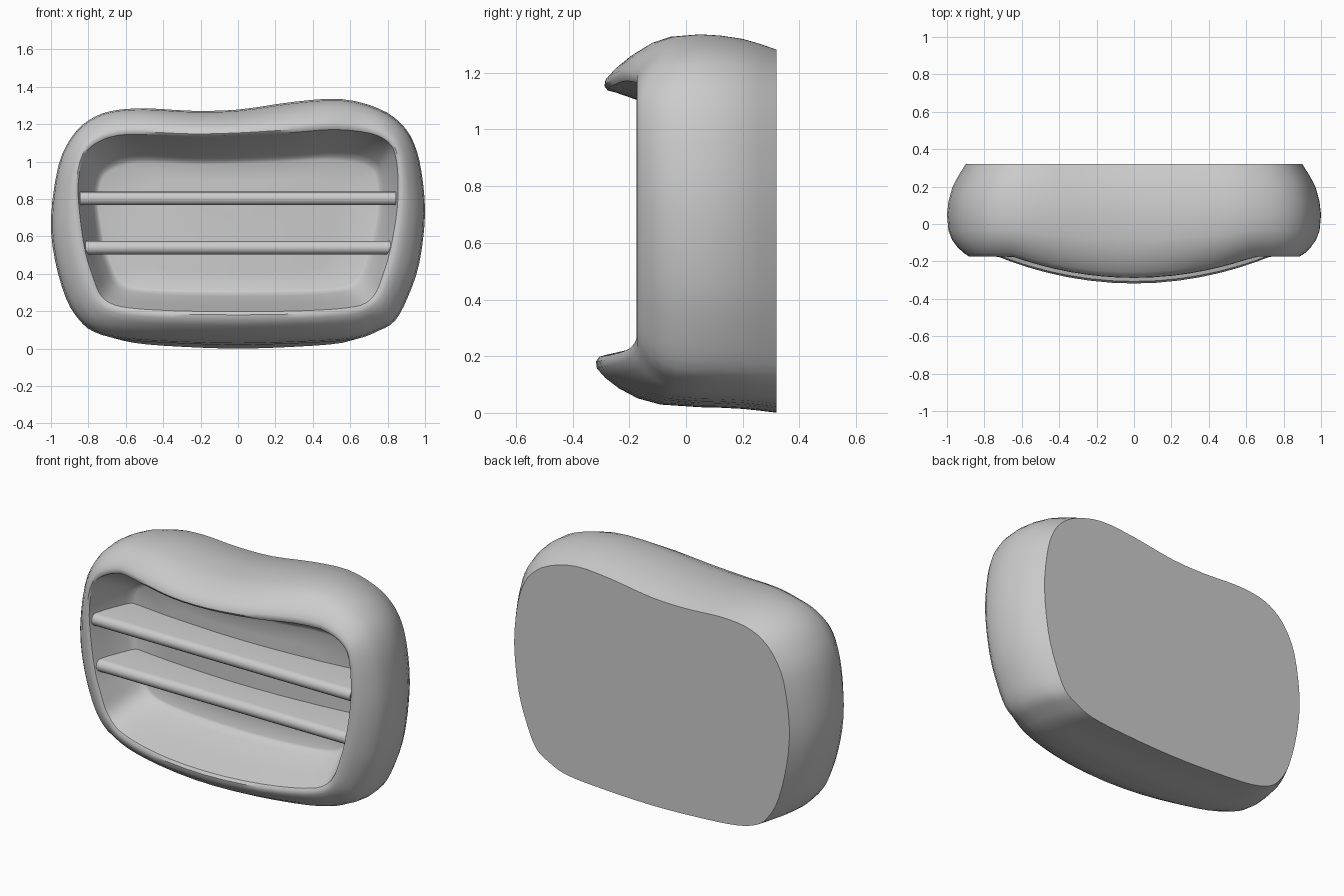
import bpy, bmesh, math

if "Cube" in bpy.data.objects:
    bpy.data.objects.remove(bpy.data.objects["Cube"])

# Matching control outlines (x, z): widest silhouette and the recess opening
OUTER = [(0, .02), (.35, .03), (.62, .05), (.75, .095), (.84, .15), (.91, .28), (.97, .46),
         (1, .72), (.98, .95), (.94, 1.1), (.87, 1.205), (.75, 1.285), (.55, 1.335), (.3, 1.32),
         (0, 1.278), (-.25, 1.272), (-.5, 1.285), (-.68, 1.27), (-.8, 1.22), (-.89, 1.13),
         (-.96, .98), (-1, .7), (-.98, .48), (-.92, .27), (-.85, .155), (-.77, .09),
         (-.62, .05), (-.35, .03)]
OPENING = [(0, .205), (.35, .21), (.58, .225), (.68, .25), (.735, .31), (.77, .4), (.81, .54),
           (.845, .75), (.85, .92), (.835, 1.04), (.80, 1.1), (.71, 1.145), (.52, 1.165), (.3, 1.15),
           (0, 1.135), (-.25, 1.13), (-.5, 1.14), (-.64, 1.135), (-.745, 1.1), (-.82, 1.03),
           (-.85, .88), (-.84, .72), (-.81, .52), (-.77, .39), (-.735, .3), (-.68, .25),
           (-.58, .225), (-.35, .21)]


def smooth(pts, sub=3):
    """Closed Catmull-Rom resampling."""
    out, n = [], len(pts)
    for i in range(n):
        p0, p1, p2, p3 = (pts[(i + k) % n] for k in (-1, 0, 1, 2))
        for s in range(sub):
            t = s / sub
            out.append(tuple(.5 * (2 * b + (c - a) * t + (2 * a - 5 * b + 4 * c - d) * t * t
                                   + (3 * b - a - 3 * c + d) * t ** 3)
                             for a, b, c, d in zip(p0, p1, p2, p3)))
    return out


def mix(a, b, t):
    return [(p[0] + (q[0] - p[0]) * t, p[1] + (q[1] - p[1]) * t) for p, q in zip(a, b)]


def front_y(x, z):
    """Front face: upper and lower lips bow forward, sides stay flat."""
    k = min(max((z - .2) / .9, 0), 1)
    return min(-.175, -.318 + .03 * k + .27 * x * x)


def floor_y(x):
    return .04 + .09 * x * x


outer, opening = smooth(OUTER), smooth(OPENING)
back = [(x * .9, z - .02 * (1 - z / .7) if z < .7 else .7 + (z - .7) * .915) for x, z in outer]
floor = [(x * .885, .66 + (z - .66) * (.71 if z > .66 else .78)) for x, z in opening]

rings = []
# Back edge to the widest section
for t, y in ((1, .32), (.62, .26), (.3, .2), (.08, .12)):
    rings.append([(x, y, z) for x, z in mix(outer, back, t)])
# Rolled front rim
for t, f in ((0, 0), (.05, .38), (.17, .6), (.36, .78), (.56, .91), (.74, .99), (.87, 1), (.96, .97), (1, .9)):
    rings.append([(x, .05 + (front_y(x, z) - .05) * f, z) for x, z in mix(outer, opening, t)])
# Recess walls and bowed recess floor
for t, f in ((.25, .35), (.75, .85), (.93, .97), (1.06, 1)):
    rings.append([(x, front_y(x, z) * .9 * (1 - f) + floor_y(x) * f, z)
                  for x, z in mix(opening, floor, t)])
for s in (.7, .35):
    rings.append([(x * s, floor_y(x * s), .66 + (z - .66) * s) for x, z in floor])

bm = bmesh.new()
loops = [[bm.verts.new(p) for p in r] for r in rings]
n = len(outer)
for a, b in zip(loops, loops[1:]):
    for i in range(n):
        j = (i + 1) % n
        bm.faces.new((a[i], a[j], b[j], b[i]))
bm.faces.new(loops[0])
centre = bm.verts.new((0, floor_y(0), .66))
for i in range(n):
    bm.faces.new((loops[-1][i], loops[-1][(i + 1) % n], centre))


def finish(bm, name):
    bmesh.ops.recalc_face_normals(bm, faces=bm.faces)
    me = bpy.data.meshes.new(name)
    bm.to_mesh(me)
    bm.free()
    ob = bpy.data.objects.new(name, me)
    bpy.context.collection.objects.link(ob)
    bpy.ops.object.select_all(action='DESELECT')
    ob.select_set(True)
    bpy.context.view_layer.objects.active = ob
    bpy.ops.object.shade_smooth_by_angle(angle=math.radians(40))


finish(bm, "vent_housing")


def slat(name, z, half):
    """Thin shelf with a rounded front edge, tapering into the recess."""
    r = .036
    prof = [(.13, r)] + [(-.125 - r * math.sin(a), r * math.cos(a))
                         for a in (math.pi * k / 8 for k in range(9))] + [(.13, -r)]
    bm = bmesh.new()
    sides = []
    for s in (-1, 1):
        sides.append([bm.verts.new((s * (half - .05 * max(0, (y + .12) / .25)), y, z + h))
                      for y, h in prof])
    a, b = sides
    m = len(prof)
    for i in range(m):
        j = (i + 1) % m
        bm.faces.new((a[i], a[j], b[j], b[i]))
    bm.faces.new(a)
    bm.faces.new(b)
    finish(bm, name)


slat("upper_slat", .803, .845)
slat("lower_slat", .54, .815)
